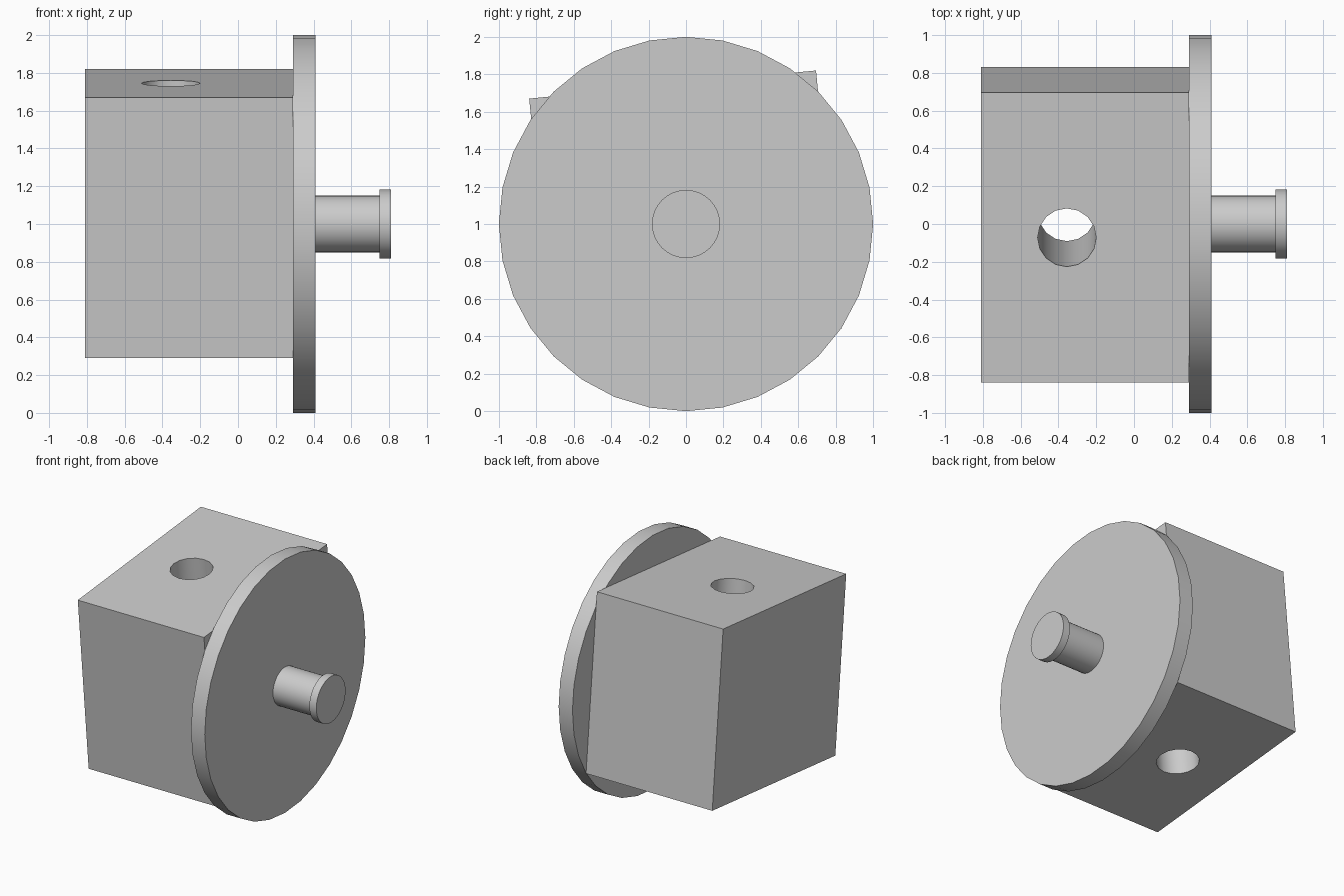
import bpy
import math
from mathutils import Matrix

if "Cube" in bpy.data.objects:
    bpy.data.objects.remove(bpy.data.objects["Cube"], do_unlink=True)

# One plain grey for every part
GREY = (0.6, 0.6, 0.6, 1.0)
grey = bpy.data.materials.new("plain_grey")
grey.use_nodes = True
grey.diffuse_color = GREY
for node in grey.node_tree.nodes:
    if node.type == "BSDF_PRINCIPLED":
        node.inputs["Base Color"].default_value = GREY

AXIS_Z = 1.0            # height of the disc and pin axis


def select_only(obj):
    bpy.ops.object.select_all(action="DESELECT")
    obj.select_set(True)
    bpy.context.view_layer.objects.active = obj


def finish(obj, name):
    obj.name = name
    obj.data.materials.clear()
    obj.data.materials.append(grey)
    select_only(obj)
    bpy.ops.object.shade_smooth_by_angle(angle=math.radians(30))


def x_cylinder(name, radius, x0, x1, sides=32):
    """Cylinder lying along x, between x0 and x1."""
    bpy.ops.mesh.primitive_cylinder_add(vertices=sides, radius=radius, depth=x1 - x0)
    obj = bpy.context.object
    obj.data.transform(Matrix.Rotation(math.pi / 2, 4, "Y"))
    obj.location = ((x0 + x1) / 2, 0, AXIS_Z)
    finish(obj, name)


# Turned parts: disc, pin and pin head
x_cylinder("disc", 1.0, 0.29, 0.41)
x_cylinder("pin", 0.15, 0.41, 0.75)
x_cylinder("pin_head", 0.182, 0.75, 0.81)

# Block, tilted slightly about the disc axis
tilt = math.radians(5.6)
centre_y, centre_z = -0.004, 1.055
bpy.ops.mesh.primitive_cube_add(size=1, location=(-0.26, centre_y, centre_z),
                                rotation=(tilt, 0, 0))
block = bpy.context.object
block.data.transform(Matrix.Diagonal((1.10, 1.54, 1.387, 1)))

# Round hole straight through the block
bpy.ops.mesh.primitive_cylinder_add(vertices=16, radius=0.155, depth=2,
                                    location=(-0.355, centre_y, centre_z),
                                    rotation=(tilt, 0, 0))
cutter = bpy.context.object
cutter.name = "hole_cutter"
cutter.hide_render = True
cut = block.modifiers.new("hole", "BOOLEAN")
cut.operation = "DIFFERENCE"
cut.solver = "EXACT"
cut.object = cutter
select_only(block)
bpy.ops.object.modifier_apply(modifier=cut.name)
bpy.data.objects.remove(cutter, do_unlink=True)
finish(block, "block")
